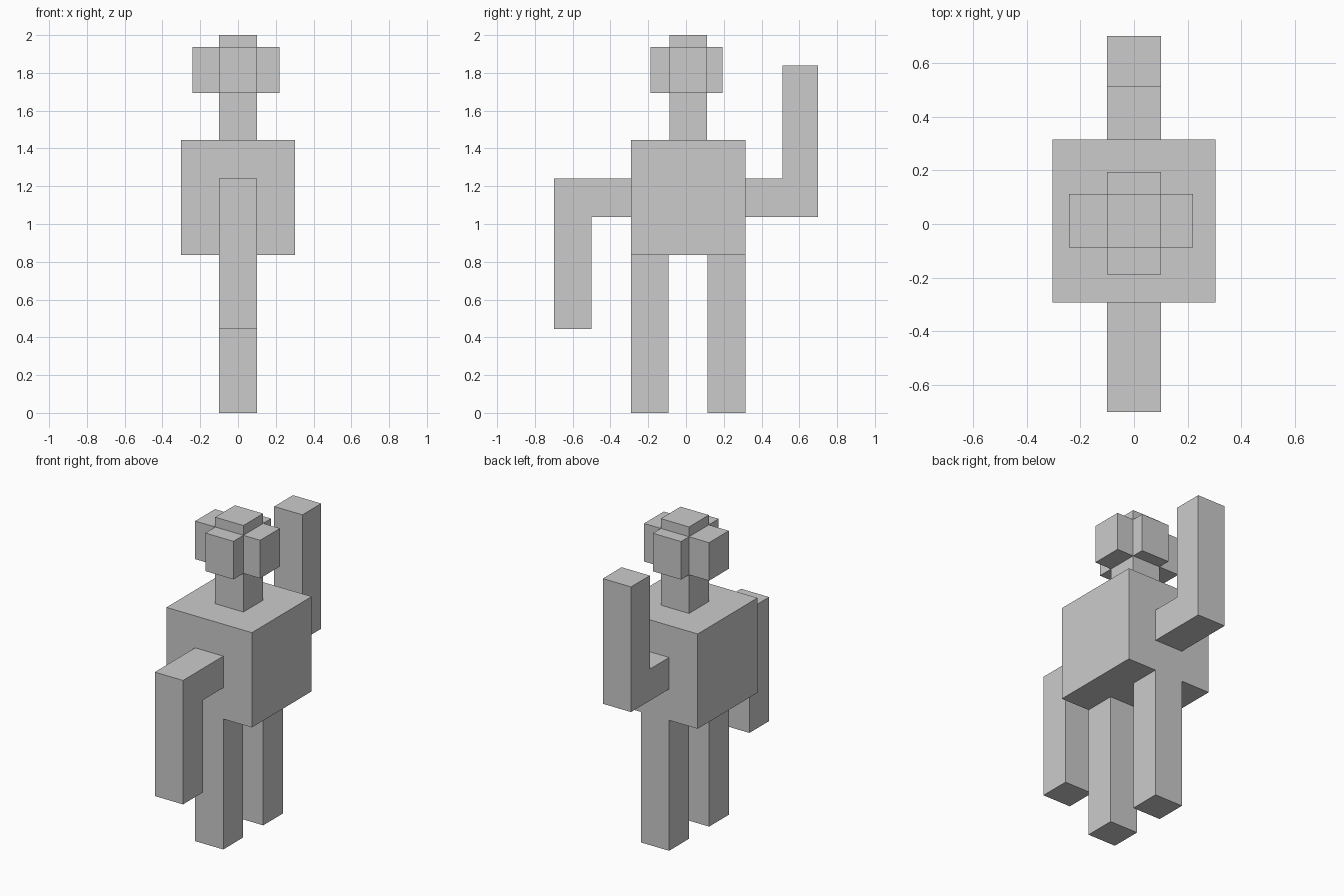
import bpy
import bmesh
from mathutils import Vector

if "Cube" in bpy.data.objects:
    bpy.data.objects.remove(bpy.data.objects["Cube"])

CY = 0.012   # the body sits slightly behind the origin
HALF = 0.10  # half thickness of limbs and neck


def prism(name, outline, start, direction):
    """Extrude a closed outline of 3D points along a direction."""
    bm = bmesh.new()
    face = bm.faces.new([bm.verts.new(Vector(p) + Vector(start)) for p in outline])
    ext = bmesh.ops.extrude_face_region(bm, geom=[face], use_keep_orig=True)
    verts = [g for g in ext["geom"] if isinstance(g, bmesh.types.BMVert)]
    bmesh.ops.translate(bm, verts=verts, vec=Vector(direction))
    bmesh.ops.recalc_face_normals(bm, faces=bm.faces)
    mesh = bpy.data.meshes.new(name)
    bm.to_mesh(mesh)
    bm.free()
    obj = bpy.data.objects.new(name, mesh)
    bpy.context.collection.objects.link(obj)
    return obj


def box(name, x0, x1, y0, y1, z0, z1):
    outline = [(x0, y0, 0), (x1, y0, 0), (x1, y1, 0), (x0, y1, 0)]
    return prism(name, outline, (0, 0, z0), (0, 0, z1 - z0))


def arm(name, profile):
    """L-shaped arm from a y-z profile."""
    return prism(name, [(0, y, z) for y, z in profile], (-HALF, 0, 0), (2 * HALF, 0, 0))


# Torso
box("torso", -0.303, 0.303, -0.292, 0.314, 0.837, 1.445)

# Legs, flush with the torso's outer sides
for name, y0, y1 in (("front_leg", -0.292, -0.092), ("back_leg", 0.113, 0.314)):
    box(name, -HALF, HALF, y0, y1, 0, 0.837)

# Lowered and raised arms
arm("lowered_arm", [(-0.292, 1.24), (-0.70, 1.24), (-0.70, 0.445),
                    (-0.50, 0.445), (-0.50, 1.037), (-0.292, 1.037)])
arm("raised_arm", [(0.314, 1.037), (0.70, 1.037), (0.70, 1.84),
                   (0.51, 1.84), (0.51, 1.24), (0.314, 1.24)])

# Neck column, running up through the head to form the crown
y0, y1 = CY - HALF, CY + HALF
box("neck_and_crown", -HALF, HALF, y0, y1, 1.445, 2.0)

# Plus-shaped head
xl, xr, yf, yb = -0.242, 0.219, -0.189, 0.193
plus = [(-HALF, yf), (HALF, yf), (HALF, y0), (xr, y0), (xr, y1), (HALF, y1),
        (HALF, yb), (-HALF, yb), (-HALF, y1), (xl, y1), (xl, y0), (-HALF, y0)]
prism("head", [(x, y, 0) for x, y in plus], (0, 0, 1.693), (0, 0, 0.244))
